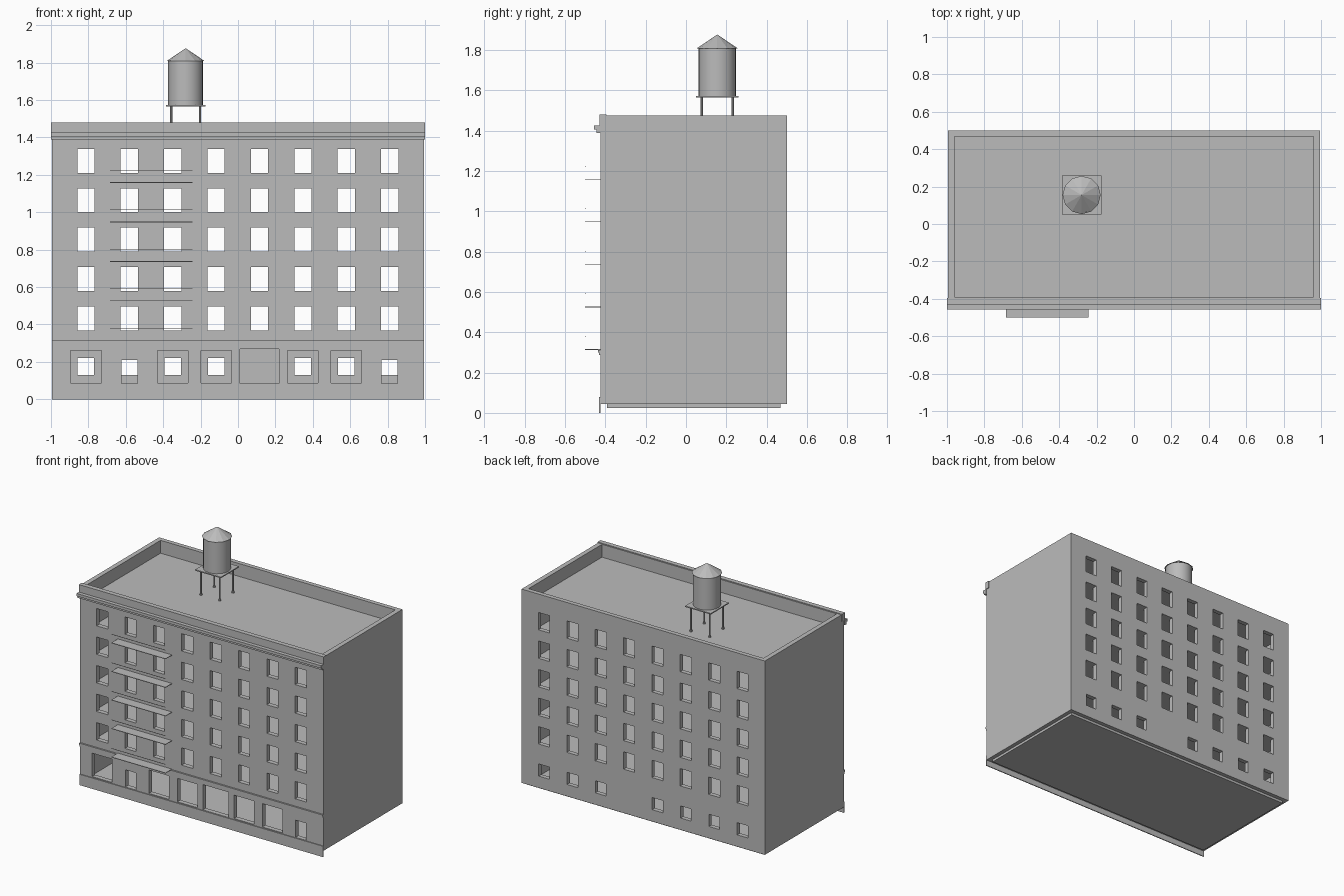
import bpy, bmesh, math

if "Cube" in bpy.data.objects:
    bpy.data.objects.remove(bpy.data.objects["Cube"])

stone = bpy.data.materials.new("plain grey")
stone.diffuse_color = (0.5, 0.5, 0.5, 1)
stone.use_nodes = True
stone.node_tree.nodes["Principled BSDF"].inputs["Base Color"].default_value = stone.diffuse_color


def finish(name, bm):
    bmesh.ops.recalc_face_normals(bm, faces=bm.faces)
    me = bpy.data.meshes.new(name)
    bm.to_mesh(me)
    bm.free()
    me.materials.append(stone)
    ob = bpy.data.objects.new(name, me)
    bpy.context.collection.objects.link(ob)
    return ob


def boxes(name, ranges):
    """One object from boxes given as (x0, x1, y0, y1, z0, z1)."""
    bm = bmesh.new()
    for x0, x1, y0, y1, z0, z1 in ranges:
        vs = bmesh.ops.create_cube(bm, size=1)["verts"]
        for v in vs:
            v.co.x = x0 if v.co.x < 0 else x1
            v.co.y = y0 if v.co.y < 0 else y1
            v.co.z = z0 if v.co.z < 0 else z1
    return finish(name, bm)


def cone(name, x, y, z0, z1, r0, r1, sides, smooth=False):
    bm = bmesh.new()
    bmesh.ops.create_cone(bm, cap_ends=True, segments=sides, radius1=r0, radius2=r1, depth=z1 - z0)
    bmesh.ops.remove_doubles(bm, verts=bm.verts, dist=1e-5)
    bmesh.ops.translate(bm, verts=bm.verts, vec=(x, y, (z0 + z1) / 2))
    ob = finish(name, bm)
    if smooth:
        bpy.ops.object.select_all(action='DESELECT')
        ob.select_set(True)
        bpy.context.view_layer.objects.active = ob
        bpy.ops.object.shade_smooth_by_angle(angle=math.radians(35))
    return ob


# Outer shell: a hollow rectangular tube of walls
X, F, B = 0.995, -0.425, 0.5
XI, FI, BI = 0.96, -0.39, 0.467
bm = bmesh.new()
rings = []
for x, y0, y1 in ((X, F, B), (XI, FI, BI)):
    for z in (0.043, 1.475):
        rings.append([bm.verts.new((px, py, z)) for px, py in ((-x, y0), (x, y0), (x, y1), (-x, y1))])
ob_, ot, ib, it = rings
for a, b in ((ob_, ot), (ot, it), (it, ib), (ib, ob_)):
    for i in range(4):
        j = (i + 1) % 4
        bm.faces.new((a[i], a[j], b[j], b[i]))
walls = finish("walls", bm)

# Window and door openings
cols = [-0.813 + 0.232 * i for i in range(8)]
rows = [0.431 + 0.211 * i for i in range(5)]
front, back = (-0.6, -0.3), (0.4, 0.6)
cuts = []
for i, x in enumerate(cols):
    for z in rows:
        for y in (front, back):
            cuts.append((x - 0.046, x + 0.046, *y, z - 0.064, z + 0.064))
    if i != 4:
        cuts.append((x - 0.044, x + 0.044, *back, 0.13, 0.22))
    # ground floor: doors, shop windows and a larger entrance
    w, z0, z1 = 0.082, 0.087, 0.26
    if i in (1, 7):
        w, z0, z1 = 0.043, 0.083, 0.21
    elif i == 4:
        w, z0, z1 = 0.104, 0.083, 0.27
    cuts.append((x - w, x + w, *front, z0, z1))
cutter = boxes("opening_cutter", cuts)
cutter.hide_render = True
mod = walls.modifiers.new("openings", 'BOOLEAN')
mod.operation = 'DIFFERENCE'
mod.solver = 'EXACT'
mod.object = cutter
bpy.context.view_layer.objects.active = walls
bpy.ops.object.modifier_apply(modifier=mod.name)
bpy.data.objects.remove(cutter)

# Floors inside, ground slab and roof
boxes("ground_slab", [(-0.965, 0.965, -0.393, 0.47, 0.025, 0.044)])
boxes("floors", [(-XI, XI, FI, BI, z - 0.142, z - 0.13) for z in rows])
boxes("roof", [(-XI, XI, FI, BI, 1.365, 1.38)])

# Front trim: skirting, band above the shops, cornice and parapet cap
boxes("skirting", [(-X, X, -0.431, -0.424, 0.0, 0.08)])
boxes("shop_band", [(-X, X, -0.431, -0.424, 0.286, 0.3), (-X, X, -0.437, -0.424, 0.3, 0.313)])
boxes("cornice", [(-1, 1, -0.445, -0.424, 1.388, 1.405), (-1, 1, -0.457, -0.424, 1.405, 1.425)])
boxes("parapet_cap", [(-1, 1, -0.43, -0.395, 1.425, 1.48)])

# Fire escape: thin landings with a thin hand rail
levels = [0.315 + 0.211 * i for i in range(5)]
boxes("fire_escape_landings", [(-0.685, -0.243, -0.5, -0.425, z - 0.002, z + 0.002) for z in levels])
boxes("fire_escape_rails", [(-0.685, -0.243, -0.5, -0.497, z + 0.063, z + 0.066) for z in levels])

# Water tower
tx, ty = -0.28, 0.155
for i, (sx, sy) in enumerate(((-1, -1), (1, -1), (1, 1), (-1, 1))):
    cone("tower_leg_%d" % i, tx + sx * 0.077, ty + sy * 0.077, 1.378, 1.567, 0.0055, 0.0055, 8)
    cone("tower_foot_%d" % i, tx + sx * 0.077, ty + sy * 0.077, 1.378, 1.39, 0.009, 0.009, 8)
boxes("tower_platform", [(tx - 0.105, tx + 0.105, ty - 0.105, ty + 0.105, 1.564, 1.572)])
cone("water_tank", tx, ty, 1.572, 1.812, 0.093, 0.093, 24, smooth=True)
cone("tank_roof", tx, ty, 1.808, 1.877, 0.102, 0.0, 12)
